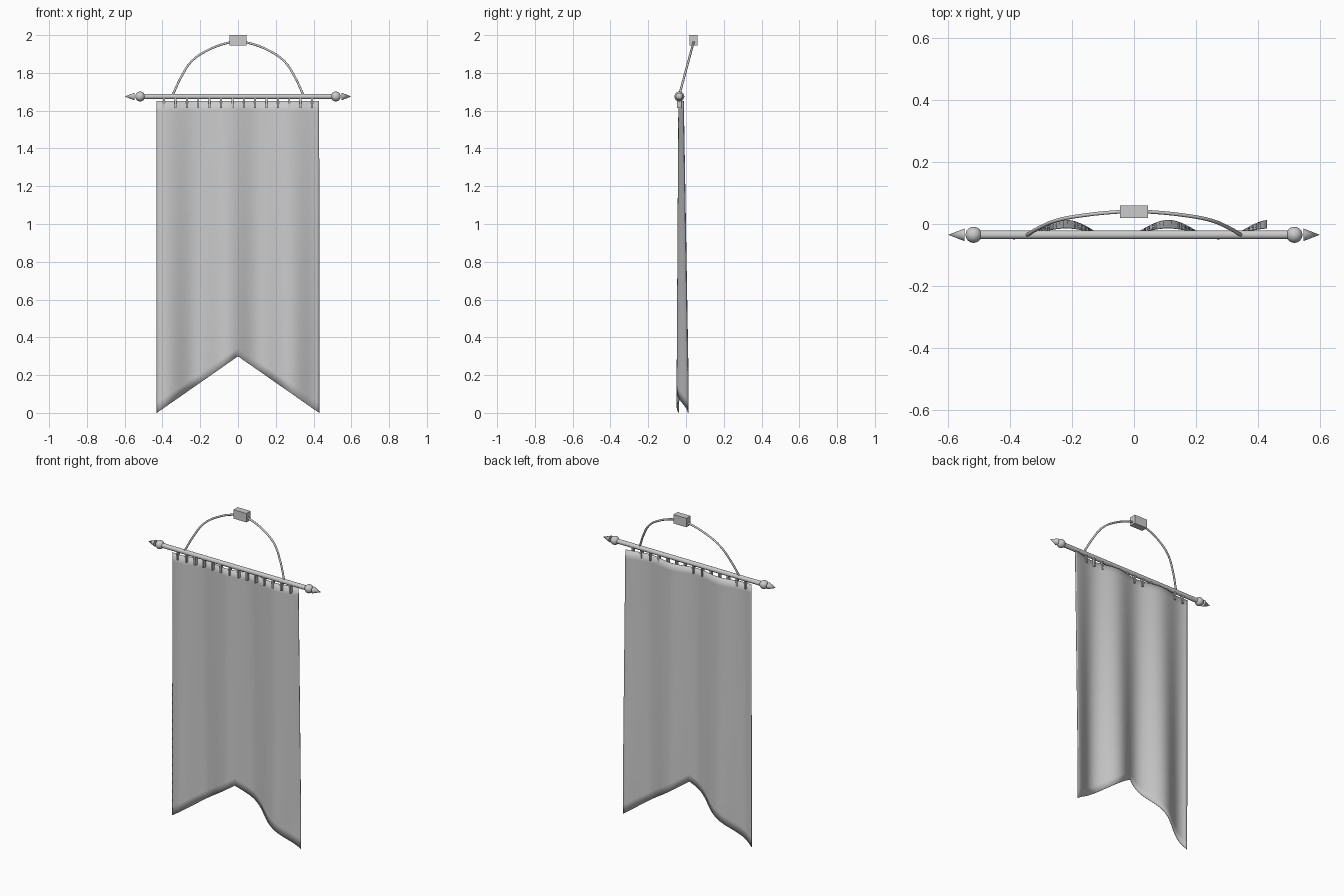
import bpy, bmesh, math
from mathutils import Vector

if "Cube" in bpy.data.objects:
    bpy.data.objects.remove(bpy.data.objects["Cube"], do_unlink=True)

GREY = (0.6, 0.6, 0.6, 1)
mat = bpy.data.materials.new("plain grey")
mat.use_nodes = True
mat.diffuse_color = GREY
mat.node_tree.nodes["Principled BSDF"].inputs["Base Color"].default_value = GREY

ROD_Y, ROD_Z = -0.035, 1.675
HALF, TOP, NOTCH = 0.43, 1.65, 0.3


def finish(obj, name, smooth=True):
    obj.name = name
    obj.data.materials.append(mat)
    if smooth:
        bpy.ops.object.select_all(action='DESELECT')
        obj.select_set(True)
        bpy.context.view_layer.objects.active = obj
        bpy.ops.object.shade_smooth_by_angle(angle=math.radians(40))
    return obj


def box(name, centre, size):
    bpy.ops.mesh.primitive_cube_add(size=1, location=centre)
    obj = bpy.context.object
    for v in obj.data.vertices:
        v.co = v.co * Vector(size)
    return finish(obj, name, False)


# Hanging rod
bpy.ops.mesh.primitive_cylinder_add(vertices=24, radius=0.014, depth=1.04,
                                    location=(0, ROD_Y, ROD_Z), rotation=(0, math.pi / 2, 0))
finish(bpy.context.object, "rod")

# Ball and pointed tip at each end
for side, s in (("left", 1), ("right", -1)):
    bpy.ops.mesh.primitive_uv_sphere_add(segments=24, ring_count=14, radius=0.026,
                                         location=(s * 0.518, ROD_Y, ROD_Z))
    finish(bpy.context.object, side + "_ball")
    bpy.ops.mesh.primitive_cone_add(vertices=24, radius1=0.02, depth=0.052,
                                    location=(s * 0.574, ROD_Y, ROD_Z),
                                    rotation=(0, s * math.pi / 2, 0))
    finish(bpy.context.object, side + "_tip")

# Hanging cord, leaning back towards the wall block
half = [(0.345, 1.685), (0.3, 1.78), (0.245, 1.862), (0.16, 1.92), (0.05, 1.96)]
path = [(-x, z) for x, z in half] + [(0, 1.968)] + [(x, z) for x, z in reversed(half)]
curve = bpy.data.curves.new("cord", 'CURVE')
curve.dimensions = '3D'
curve.bevel_depth = 0.006
curve.bevel_resolution = 2
curve.use_fill_caps = True
spline = curve.splines.new('BEZIER')
spline.bezier_points.add(len(path) - 1)
for p, (x, z) in zip(spline.bezier_points, path):
    p.co = (x, ROD_Y + (z - 1.685) * 0.27, z)
    p.handle_left_type = p.handle_right_type = 'AUTO'
spline.resolution_u = 6
cord = bpy.data.objects.new("cord", curve)
bpy.context.collection.objects.link(cord)
cord.data.materials.append(mat)

# Wall block
box("wall_block", (0, 0.04, 1.972), (0.09, 0.041, 0.056))

# Row of tabs holding the cloth to the rod
for i in range(14):
    box(f"tab_{i + 1}", (-0.391 + i * 0.0602, -0.036, 1.642), (0.01, 0.022, 0.054))

# Rippled cloth with a notched lower edge; the ripples deepen downwards
COLS, ROWS = 64, 30
bm = bmesh.new()
grid = []
for i in range(COLS + 1):
    x = HALF * (2 * i / COLS - 1)
    low = NOTCH * (1 - abs(x) / HALF)
    column = []
    for j in range(ROWS + 1):
        z = TOP + (low - TOP) * j / ROWS
        drop = min(1, (TOP - z) / 1.45)
        wave = math.cos(math.tau * (x - 0.11) / 0.33)
        y = -0.026 + 0.008 * drop + (0.013 + 0.017 * drop) * wave
        column.append(bm.verts.new((x, y, z)))
    grid.append(column)
for a, b in zip(grid, grid[1:]):
    for j in range(ROWS):
        bm.faces.new((a[j], a[j + 1], b[j + 1], b[j]))
mesh = bpy.data.meshes.new("cloth")
bm.to_mesh(mesh)
bm.free()
cloth = bpy.data.objects.new("cloth", mesh)
bpy.context.collection.objects.link(cloth)
finish(cloth, "cloth")
thick = cloth.modifiers.new("thickness", 'SOLIDIFY')
thick.thickness = 0.003
thick.offset = 0
